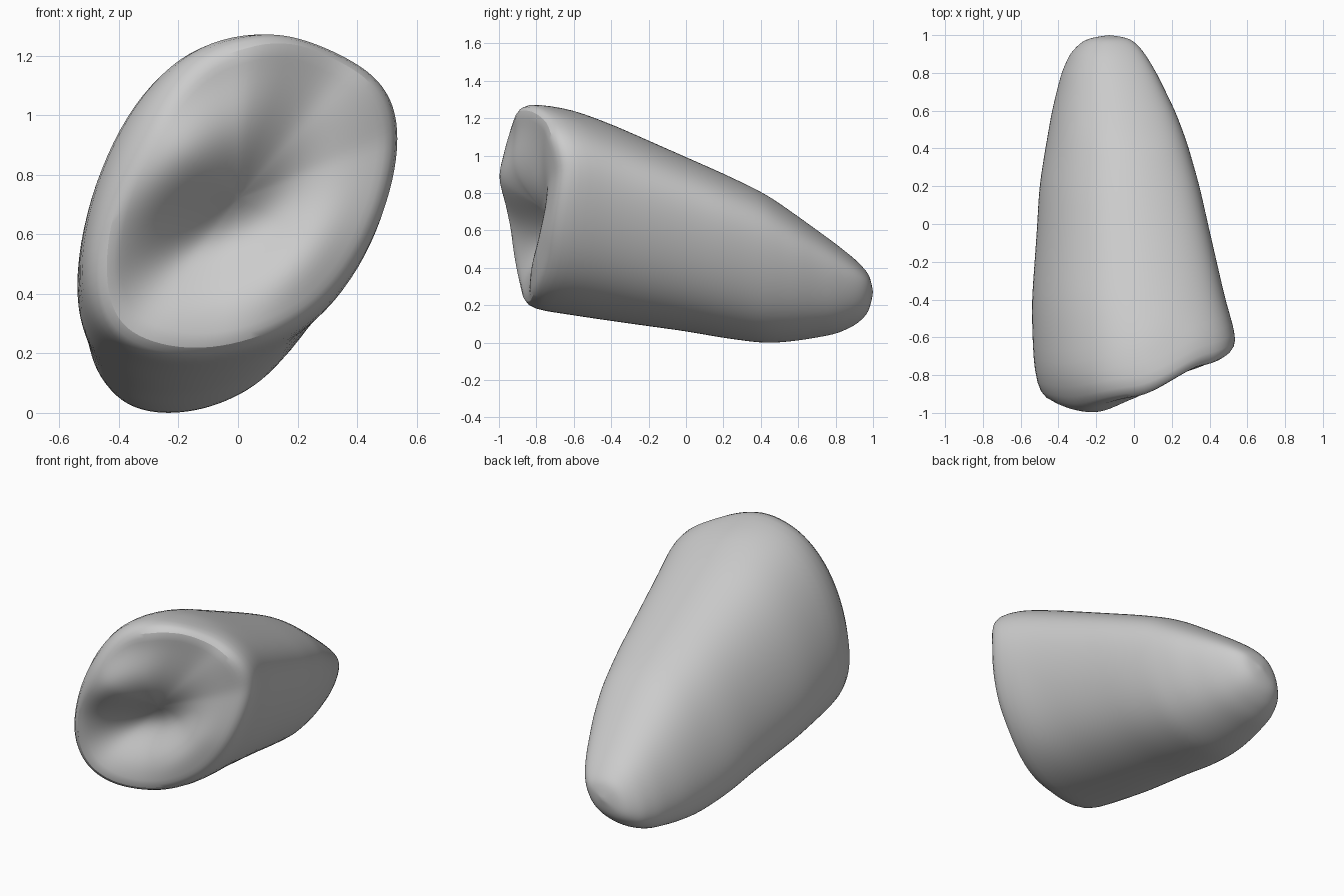
import bpy, bmesh, math

if "Cube" in bpy.data.objects:
    bpy.data.objects.remove(bpy.data.objects["Cube"], do_unlink=True)

SEGMENTS, BODY_RINGS, FACE_RINGS = 48, 24, 10

# Slanted oval sections along the length: y, x min, x max, z min, z max
SECTIONS = [
    (-1.0, -.42, .55, .27, 1.2), (-.9, -.5, .55, .205, 1.27),
    (-.83, -.525, .55, .18, 1.285),
    (-.6, -.54, .545, .145, 1.245), (-.4, -.542, .485, .115, 1.17),
    (0, -.513, .393, .06, .993), (.2, -.503, .348, .025, .905),
    (.43, -.465, .283, -.006, .795), (.6, -.435, .218, .01, .675),
    (.8, -.385, .12, .045, .53), (.9, -.34, .06, .09, .45),
    (.96, -.285, .01, .14, .39), (.988, -.23, -.04, .195, .345),
    (1.0, -.13, -.13, .27, .27),
]
# Depth of the front rim, every eighth of a turn from the +x side
RIM = [-.66, -.74, -.92, -.98, -.95, -.89, -.83, -.72]


def section(y):
    """Blend the two neighbouring sections."""
    y = max(-1.0, min(1.0, y))
    for low, high in zip(SECTIONS, SECTIONS[1:]):
        if y <= high[0]:
            f = (y - low[0]) / (high[0] - low[0])
            return [a + (b - a) * f for a, b in zip(low[1:], high[1:])]


def rim_depth(t):
    u = t / math.tau * len(RIM)
    i = int(u)
    f = u - i
    f = (f + f * f * (3 - 2 * f)) / 2
    return RIM[i % len(RIM)] * (1 - f) + RIM[(i + 1) % len(RIM)] * f


def outline(t, y):
    """Slanted oval, fuller at its upper left and lower right."""
    x0, x1, z0, z1 = section(y)
    skew = .35 - .13 * math.sin(t) + .1 * math.cos(2 * t)
    skew -= .12 * max(0, math.cos(t - 5.4)) ** 4
    x = (x0 + x1) / 2 + (x1 - x0) / 2 * math.cos(t)
    z = (z0 + z1) / 2 + (z1 - z0) / 2 * math.sin(t + skew)
    return x, y, z


def bump(x, z, cx, cz, length, width, angle):
    """Soft oval hill, turned by an angle."""
    dx, dz = x - cx, z - cz
    u = dx * math.cos(angle) + dz * math.sin(angle)
    v = dz * math.cos(angle) - dx * math.sin(angle)
    return math.exp(-(u / length) ** 2 - (v / width) ** 2)


def face_point(t, r):
    """Front face: overhanging lip, hollow, side valley and lower ridge."""
    ex, ey, ez = outline(t, rim_depth(t))
    cx, cy, cz = 0.0, -.83, .72
    x, z = cx + (ex - cx) * r, cz + (ez - cz) * r
    y = cy + (ey - cy) * r ** 1.5
    fade = 1 - r ** 4
    y -= .11 * fade * bump(x, z, -.2, .88, .32, .18, .5)
    y += .12 * fade * bump(x, z, -.08, .58, .34, .15, .4)
    y += .03 * fade * bump(x, z, .2, .9, .3, .13, 1.2)
    y -= .045 * fade * bump(x, z, .22, .5, .3, .13, 1.0)
    return x, y, z


bm = bmesh.new()
angles = [math.tau * i / SEGMENTS for i in range(SEGMENTS)]
rings = []

# Front face rings, from the centre out to just inside the rim
for k in range(1, FACE_RINGS + 1):
    rings.append([bm.verts.new(face_point(t, .95 * k / FACE_RINGS)) for t in angles])

# Body rings, from the rounded rim to the blunt back tip
for k in range(BODY_RINGS):
    v = math.sin(math.pi / 2 * (k + .4) / (BODY_RINGS + .4))
    ring = []
    for t in angles:
        y = rim_depth(t)
        ring.append(bm.verts.new(outline(t, y + (1 - y) * v)))
    rings.append(ring)

for a, b in zip(rings, rings[1:]):
    for i in range(SEGMENTS):
        j = (i + 1) % SEGMENTS
        bm.faces.new((a[i], a[j], b[j], b[i]))

# Close both ends
front = bm.verts.new(face_point(0, 0))
back = bm.verts.new(outline(0, 1.0))
for i in range(SEGMENTS):
    j = (i + 1) % SEGMENTS
    bm.faces.new((front, rings[0][j], rings[0][i]))
    bm.faces.new((back, rings[-1][i], rings[-1][j]))
bmesh.ops.recalc_face_normals(bm, faces=bm.faces)

mesh = bpy.data.meshes.new("stone_body")
bm.to_mesh(mesh)
bm.free()
body = bpy.data.objects.new("stone_body", mesh)
bpy.context.collection.objects.link(body)

# Plain grey surface
grey = bpy.data.materials.new("light_grey")
grey.use_nodes = True
colour = (.6, .6, .6, 1)
grey.diffuse_color = colour
grey.node_tree.nodes["Principled BSDF"].inputs["Base Color"].default_value = colour
mesh.materials.append(grey)

# Round the rim and smooth the skin
smooth = body.modifiers.new("round_edges", "SUBSURF")
smooth.levels = smooth.render_levels = 1
bpy.context.view_layer.objects.active = body
body.select_set(True)
bpy.ops.object.shade_smooth_by_angle(angle=math.radians(50))
